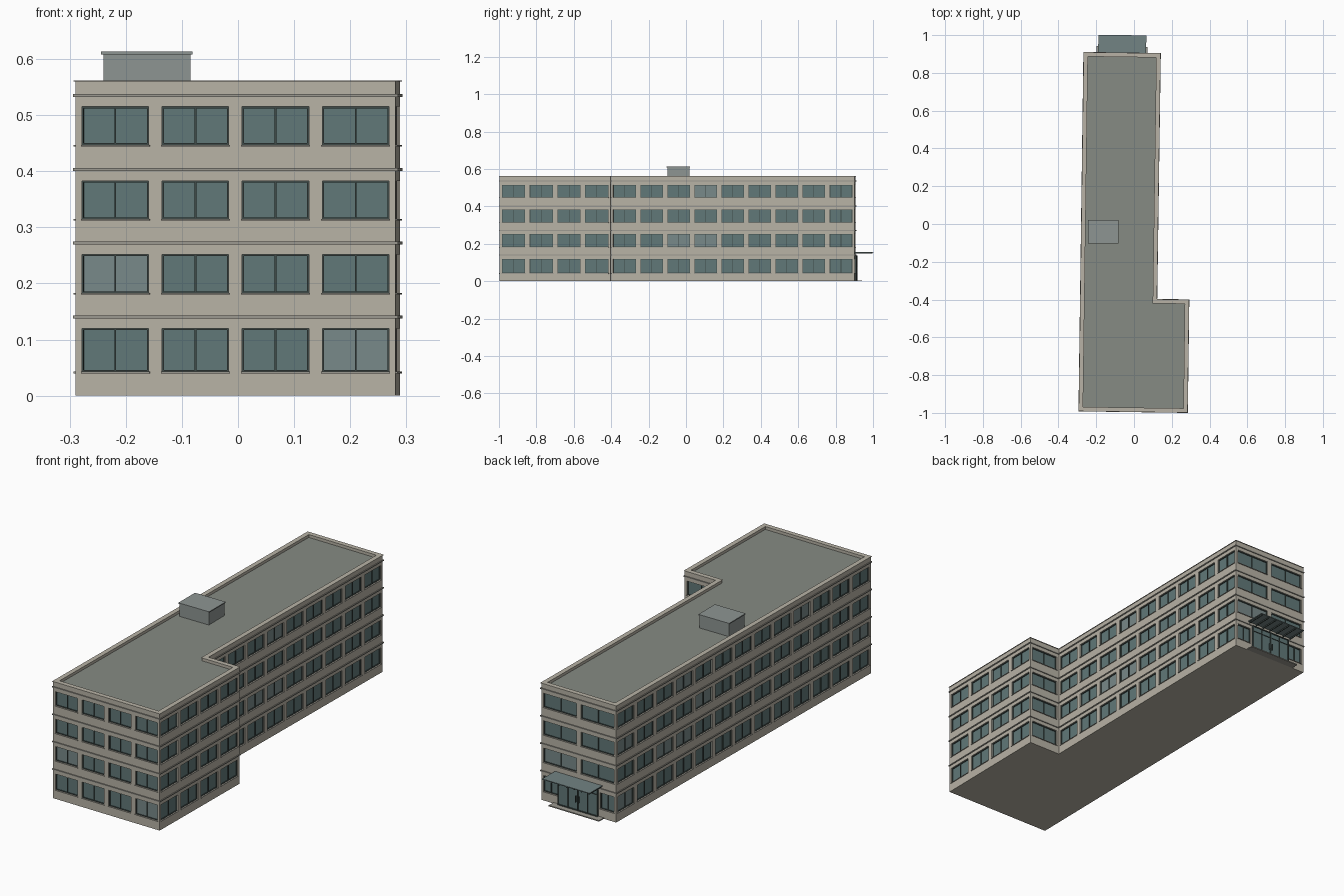
import bpy, bmesh, random
from mathutils import Vector

if "Cube" in bpy.data.objects:
    bpy.data.objects.remove(bpy.data.objects["Cube"])

random.seed(4)

def material(name, r, g, b):
    m = bpy.data.materials.new(name)
    m.diffuse_color = (r, g, b, 1)
    m.use_nodes = True
    m.node_tree.nodes["Principled BSDF"].inputs["Base Color"].default_value = m.diffuse_color
    return m

WALL = material("wall_stone", 0.48, 0.45, 0.38)
TRIM = material("trim_stone", 0.33, 0.32, 0.28)
GLASS = material("glass", 0.12, 0.19, 0.19)
PALE = material("pale_glass", 0.19, 0.25, 0.25)
FRAME = material("frame", 0.05, 0.07, 0.065)
ROOF = material("roofing", 0.24, 0.26, 0.23)
PLANT = material("roof_box", 0.27, 0.30, 0.29)
CANOPY = material("canopy_panel", 0.17, 0.23, 0.23)

# Slightly turned L-shaped footprint, counter-clockwise from front left
FOOT = [Vector(p) for p in ((-.29, -.988), (.281, -.996), (.289, -.403),
                            (.119, -.401), (.138, .901), (-.264, .907))]
BAYS = [4, 4, 1, 9, 2, 13]
FLOORS = [(.043, .120), (.183, .252), (.315, .383), (.447, .515)]
LEDGES = [.140, .272, .403, .535]
TOP, ROOF_Z, DEEP = .562, .547, .008

def finish(bm, name, *mats):
    me = bpy.data.meshes.new(name)
    bm.to_mesh(me)
    bm.free()
    ob = bpy.data.objects.new(name, me)
    for m in mats:
        me.materials.append(m)
    bpy.context.collection.objects.link(ob)
    return ob

def quad(bm, pts, mat=0):
    f = bm.faces.new([bm.verts.new(p) for p in pts])
    f.material_index = mat

def offset(d):
    """Footprint moved outward by d."""
    out, n = [], len(FOOT)
    for i, p in enumerate(FOOT):
        a, b = (p - FOOT[i - 1]).normalized(), (FOOT[(i + 1) % n] - p).normalized()
        na, nb = Vector((a.y, -a.x)), Vector((b.y, -b.x))
        out.append(p + (na + nb) * d / (1 + na.dot(nb)))
    return out

def ring(bm, d_out, d_in, z0, z1):
    """Closed band running round the footprint."""
    prof = [(d_out, z0), (d_out, z1), (d_in, z1), (d_in, z0)]
    loops = [[bm.verts.new((*p, z)) for p in offset(d)] for d, z in prof]
    n = len(FOOT)
    for k in range(4):
        a, b = loops[k], loops[(k + 1) % 4]
        for i in range(n):
            j = (i + 1) % n
            bm.faces.new((a[i], a[j], b[j], b[i]))

class Face:
    """Local frame of one facade: u along it, d outward, z up."""
    def __init__(self, i):
        self.p, q = FOOT[i], FOOT[(i + 1) % len(FOOT)]
        self.length = (q - self.p).length
        self.u = (q - self.p).normalized()
        self.n = Vector((self.u.y, -self.u.x))

    def at(self, u, d, z):
        return (*(self.p + self.u * u + self.n * d), z)

    def panel(self, bm, u0, u1, z0, z1, d=0, mat=0):
        quad(bm, [self.at(u0, d, z0), self.at(u1, d, z0), self.at(u1, d, z1), self.at(u0, d, z1)], mat)

    def box(self, bm, u0, u1, d0, d1, z0, z1):
        v = [bm.verts.new(self.at(u, d, z)) for z in (z0, z1)
             for u, d in ((u0, d1), (u1, d1), (u1, d0), (u0, d0))]
        for f in ((3, 2, 1, 0), (4, 5, 6, 7), (0, 1, 5, 4), (1, 2, 6, 5), (2, 3, 7, 6), (3, 0, 4, 7)):
            bm.faces.new([v[k] for k in f])

    def frame(self, bm, u0, u1, z0, z1, d0, d1, panes, w=.003):
        for k in range(panes + 1):
            c = u0 + w / 2 + (u1 - u0 - w) * k / panes
            self.box(bm, c - w / 2, c + w / 2, d0, d1, z0, z1)
        for z in (z0, z1 - w):
            self.box(bm, u0 + w, u1 - w, d0, d1, z, z + w)

walls, glass, frames, sills = (bmesh.new() for _ in range(4))

# Facades: wall panels around recessed windows
for i, bays in enumerate(BAYS):
    f = Face(i)
    L = f.length
    bay = L / bays
    gap = min(.012, bay * .085)
    z_low = 0
    for level, (z0, z1) in enumerate(FLOORS):
        f.panel(walls, 0, L, z_low, z0)
        z_low = z1
        spans = [(k * bay + gap, (k + 1) * bay - gap) for k in range(bays)]
        if i == 4 and level == 0:           # narrow windows beside the entrance
            spans = [(gap, L / 2 - .115), (L / 2 + .115, L - gap)]
        left = 0
        for u0, u1 in spans:
            f.panel(walls, left, u0, z0, z1)
            left = u1
            rim = [(u0, z0), (u1, z0), (u1, z1), (u0, z1)]
            for k in range(4):              # reveals
                a, b = rim[k], rim[(k + 1) % 4]
                quad(walls, [f.at(a[0], 0, a[1]), f.at(b[0], 0, b[1]),
                             f.at(b[0], -DEEP, b[1]), f.at(a[0], -DEEP, a[1])])
            pale = random.random() < .07 or (i, level, len(spans)) == (0, 0, 4) and u1 > L - bay
            f.panel(glass, u0, u1, z0, z1, -DEEP, int(pale))
            f.frame(frames, u0, u1, z0, z1, -DEEP, -DEEP + .004, 2)
            f.box(sills, u0 - .002, u1 + .002, -.004, .003, z0 - .003, z0)
        f.panel(walls, left, L, z0, z1)
    f.panel(walls, 0, L, z_low, TOP - .002)
quad(walls, [(*p, 0) for p in reversed(FOOT)])

finish(walls, "walls", WALL)
finish(glass, "window_glass", GLASS, PALE)
finish(frames, "window_frames", FRAME)
finish(sills, "window_sills", TRIM)

# Floor ledges
bm = bmesh.new()
for z in LEDGES:
    ring(bm, .004, -.001, z - .0025, z + .0025)
finish(bm, "floor_ledges", TRIM)

# Parapet and coping
bm = bmesh.new()
ring(bm, -.001, -.018, ROOF_Z - .002, TOP - .002)
ring(bm, .003, -.020, TOP - .002, TOP)
finish(bm, "parapet", WALL)

# Flat roof
bm = bmesh.new()
quad(bm, [(*p, ROOF_Z) for p in offset(-.017)])
finish(bm, "roof", ROOF)

# Rooftop plant box with cap
def block(name, x0, x1, y0, y1, z0, z1, mat):
    bm = bmesh.new()
    bmesh.ops.create_cube(bm, size=1)
    for v in bm.verts:
        v.co = ((x0 + x1) / 2 + v.co.x * (x1 - x0), (y0 + y1) / 2 + v.co.y * (y1 - y0),
                (z0 + z1) / 2 + v.co.z * (z1 - z0))
    finish(bm, name, mat)

block("roof_box", -.24, -.085, -.10, .018, ROOF_Z, .608, PLANT)
block("roof_box_cap", -.244, -.081, -.104, .022, .608, .613, PLANT)

# Back entrance: glazed doors, frame, canopy with ribs, step
back = Face(4)
mid = back.length / 2
bm = bmesh.new()
back.box(bm, mid - .105, mid + .105, -.001, .006, .006, .135)
finish(bm, "entrance_glass", GLASS)

bm = bmesh.new()
back.frame(bm, mid - .107, mid + .107, .005, .137, 0, .010, 4, .004)
back.box(bm, mid - .105, mid + .105, 0, .009, .108, .111)
for s in (-1, 1):                           # door handles
    back.box(bm, mid + s * .008 - .0015, mid + s * .008 + .0015, .006, .014, .045, .075)
finish(bm, "entrance_frame", FRAME)

bm = bmesh.new()
back.box(bm, mid - .127, mid + .127, 0, .096, .153, .157)
finish(bm, "canopy", CANOPY)

bm = bmesh.new()
for k in range(7):
    c = mid - .12 + .04 * k
    back.box(bm, c - .002, c + .002, 0, .092, .147, .153)
finish(bm, "canopy_ribs", FRAME)

bm = bmesh.new()
back.box(bm, mid - .135, mid + .135, 0, .036, 0, .005)
finish(bm, "entrance_step", TRIM)
